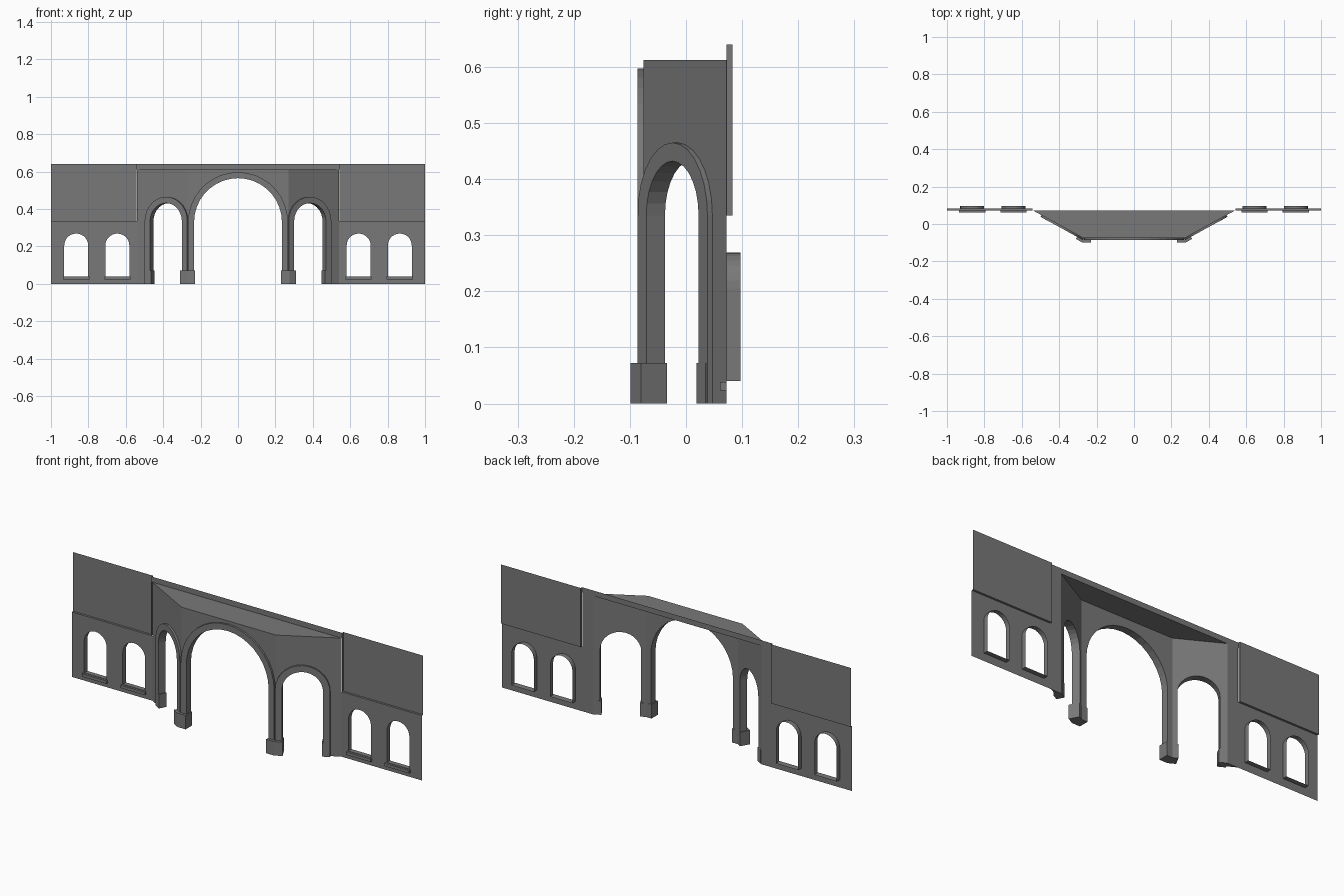
import bpy, bmesh
from math import sin, cos, pi, hypot
from mathutils import Vector

cube = bpy.data.objects.get("Cube")
if cube:
    bpy.data.objects.remove(cube)

GREY = (0.19, 0.19, 0.19, 1)
stone = bpy.data.materials.new("grey_stone")
stone.use_nodes = True
stone.diffuse_color = GREY
stone.node_tree.nodes["Principled BSDF"].inputs["Base Color"].default_value = GREY

# Main dimensions
CORNER, FRONT = 0.27, -0.076       # bend of the porch wall
JOIN, BACK = 0.54, 0.072           # where the porch meets the wings
ROOF, TOP, LEDGE = 0.612, 0.64, 0.335
THICK, TRIM = 0.028, 0.01
LENGTH = hypot(JOIN - CORNER, BACK - FRONT)
DX, DY = (JOIN - CORNER) / LENGTH, (BACK - FRONT) / LENGTH
MITRE = DY / (1 + DX)              # tangent of half the bend angle


def centre_map(s, z, off):
    limit = CORNER + off * MITRE
    return Vector((max(-limit, min(limit, s)), FRONT - off, z))


def side_map(s, z, off):
    s = max(s, -off * MITRE)
    s = min(s, (BACK - FRONT + DX * off) / DY)
    return Vector((CORNER + s * DX + off * DY, FRONT + s * DY - off * DX, z))


def finish(name, bm, mirror=True, front=False):
    bmesh.ops.remove_doubles(bm, verts=bm.verts, dist=0.00005)
    bmesh.ops.recalc_face_normals(bm, faces=bm.faces)
    if front and sum(f.normal.y * f.calc_area() for f in bm.faces) > 0:
        bmesh.ops.reverse_faces(bm, faces=bm.faces)
    mesh = bpy.data.meshes.new(name)
    bm.to_mesh(mesh)
    bm.free()
    mesh.materials.append(stone)
    obj = bpy.data.objects.new(name, mesh)
    bpy.context.collection.objects.link(obj)
    if mirror:
        obj.modifiers.new("mirror", 'MIRROR').use_clip = False
    return obj


def prism(bm, outline, place, low, high):
    """Solid from a wall-plane outline between two offsets."""
    a = [bm.verts.new(place(s, z, low)) for s, z in outline]
    b = [bm.verts.new(place(s, z, high)) for s, z in outline]
    for i in range(len(a)):
        j = (i + 1) % len(a)
        bm.faces.new((a[i], a[j], b[j], b[i]))
    caps = [bm.faces.new(a), bm.faces.new(b)]
    bm.normal_update()
    bmesh.ops.triangulate(bm, faces=caps, ngon_method='EAR_CLIP')


def arch(centre, spring, radius, bottom, steps):
    """Arch line from the lower left to the lower right."""
    curve = [(centre - radius * cos(pi * i / steps), spring + radius * sin(pi * i / steps))
             for i in range(steps + 1)]
    return [(centre - radius, bottom)] + curve + [(centre + radius, bottom)]


def arched_wall(name, place, centre, spring, inner, outer, steps, mirror):
    opening = arch(centre, spring, inner, 0, steps)
    # Ends overshoot and are trimmed to the mitre by the placing function
    bm = bmesh.new()
    prism(bm, [(-1, 0)] + opening + [(1, 0), (1, ROOF), (-1, ROOF)], place, -THICK, 0)
    finish(name + "_wall", bm, mirror)
    # Raised band around the opening
    bm = bmesh.new()
    prism(bm, opening + arch(centre, spring, outer, 0, steps)[::-1], place, 0, TRIM)
    finish(name + "_trim", bm, mirror)


arched_wall("centre_arch", centre_map, 0, 0.33, 0.235, 0.267, 18, False)
arched_wall("side_arch", side_map, 0.126, LEDGE, 0.097, 0.13, 14, True)

# Pillar bases
for name, place, s0, s1, out in (("pillar_base_front", centre_map, 0.23, 1, 0.023),
                                 ("pillar_base_side", side_map, -1, 0.034, 0.023),
                                 ("outer_base", side_map, 0.217, 0.25, 0.0105)):
    bm = bmesh.new()
    prism(bm, [(s0, 0), (s1, 0), (s1, 0.072), (s0, 0.072)], place, -THICK - 0.001, out)
    finish(name, bm)


def quad(bm, *points):
    bm.faces.new([bm.verts.new(p) for p in points])


# Porch roof
bm = bmesh.new()
quad(bm, (-JOIN, BACK, ROOF), (-CORNER, FRONT, ROOF), (CORNER, FRONT, ROOF), (JOIN, BACK, ROOF))
bm.normal_update()
bmesh.ops.reverse_faces(bm, faces=[f for f in bm.faces if f.normal.z < 0])
finish("porch_roof", bm, False)

# Parapet behind the roof
UPPER = JOIN + 0.004
bm = bmesh.new()
quad(bm, (-UPPER, BACK, ROOF), (UPPER, BACK, ROOF), (UPPER, BACK, TOP), (-UPPER, BACK, TOP))
finish("parapet", bm, False, True)

# Lower wing wall with two window holes
WINDOWS = (0.645, 0.865)
SILL, RADIUS, DEEP = 0.04, 0.064, 0.097
loops = [[(JOIN, 0), (1, 0), (1, LEDGE), (JOIN, LEDGE)]]
loops += [arch(x, 0.205, RADIUS, SILL, 14) for x in WINDOWS]
bm = bmesh.new()
edges = []
for loop in loops:
    verts = [bm.verts.new((x, BACK, z)) for x, z in loop]
    edges += [bm.edges.new((verts[i - 1], verts[i])) for i in range(len(verts))]
bmesh.ops.triangle_fill(bm, edges=edges, use_beauty=True, normal=(0, -1, 0))
finish("wing_lower_wall", bm, True, True)

# Upper wing wall, set back above a ledge
SET = BACK + 0.011
bm = bmesh.new()
quad(bm, (UPPER, BACK, LEDGE), (1, BACK, LEDGE), (1, SET, LEDGE), (UPPER, SET, LEDGE))
quad(bm, (UPPER, SET, LEDGE), (1, SET, LEDGE), (1, SET, TOP), (UPPER, SET, TOP))
quad(bm, (UPPER, BACK, LEDGE), (UPPER, SET, LEDGE), (UPPER, SET, TOP), (UPPER, BACK, TOP))
finish("wing_upper_wall", bm, True, True)

# Window reveals and sills
for number, (x, loop) in enumerate(zip(WINDOWS, loops[1:]), 1):
    bm = bmesh.new()
    for i in range(len(loop)):
        (x0, z0), (x1, z1) = loop[i - 1], loop[i]
        quad(bm, (x0, BACK, z0), (x1, BACK, z1), (x1, DEEP, z1), (x0, DEEP, z0))
    finish(f"window_reveal_{number}", bm)
    bm = bmesh.new()
    w = RADIUS + 0.006
    prism(bm, [(x - w, 0.023), (x + w, 0.023), (x + w, 0.038), (x - w, 0.038)],
          lambda s, z, off: Vector((s, BACK - off, z)), 0, 0.011)
    finish(f"window_sill_{number}", bm)
